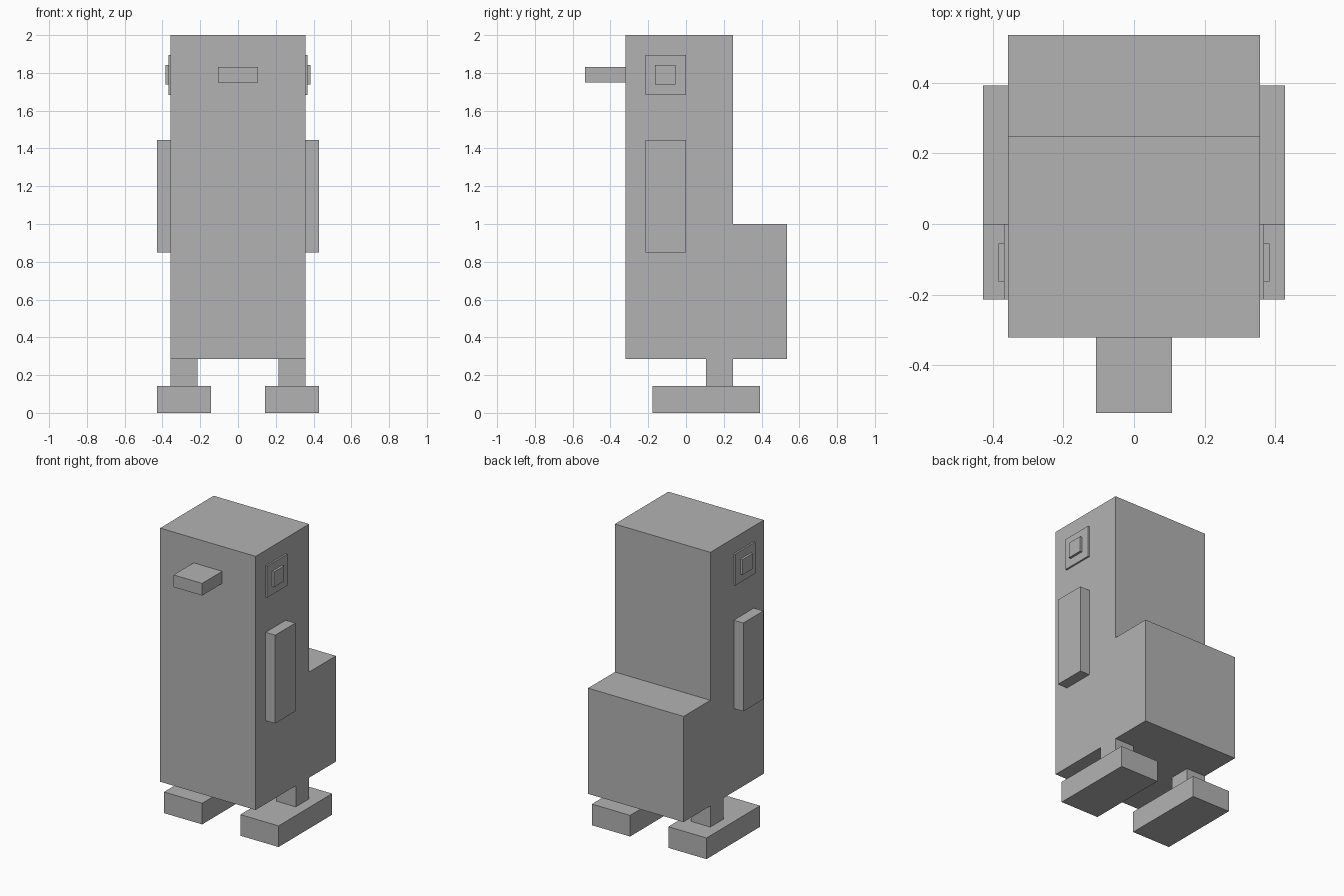
import bpy
import bmesh
from mathutils import Vector

cube = bpy.data.objects.get("Cube")
if cube:
    bpy.data.objects.remove(cube, do_unlink=True)

U = 1 / 14  # block unit

grey = bpy.data.materials.new("plain grey")
grey.use_nodes = True
colour = (0.45, 0.45, 0.45, 1)
grey.diffuse_color = colour
grey.node_tree.nodes["Principled BSDF"].inputs["Base Color"].default_value = colour


def add_object(name, bm):
    bmesh.ops.recalc_face_normals(bm, faces=bm.faces)
    mesh = bpy.data.meshes.new(name)
    bm.to_mesh(mesh)
    bm.free()
    mesh.materials.append(grey)
    obj = bpy.data.objects.new(name, mesh)
    bpy.context.scene.collection.objects.link(obj)
    return obj


def box(name, x, y, z):
    """Box spanning the given (low, high) ranges, in block units."""
    bm = bmesh.new()
    bmesh.ops.create_cube(bm, size=1)
    for v in bm.verts:
        v.co = Vector([U * (r[0] if c < 0 else r[1]) for c, r in zip(v.co, (x, y, z))])
    return add_object(name, bm)


def pair(name, x, y, z):
    """The same box on both sides of the body."""
    box("left_" + name, x, y, z)
    box("right_" + name, (-x[1], -x[0]), y, z)


# Body: stepped side profile extruded across the width
profile = [(-4.5, 4), (7.5, 4), (7.5, 14), (3.5, 14), (3.5, 28), (-4.5, 28)]
bm = bmesh.new()
side = bm.faces.new([bm.verts.new((-5 * U, y * U, z * U)) for y, z in profile])
extruded = bmesh.ops.extrude_face_region(bm, geom=[side])
bmesh.ops.translate(bm, vec=(10 * U, 0, 0),
                    verts=[g for g in extruded["geom"] if isinstance(g, bmesh.types.BMVert)])
# Close the starting side if the extrusion removed it
bmesh.ops.holes_fill(bm, edges=[e for e in bm.edges if e.is_boundary])
add_object("body", bm)

# Beak
box("beak", (-1.5, 1.5), (-7.5, -4.5), (24.5, 25.65))

# Wings, eyes, legs and feet
pair("wing", (5, 6), (-3, 0), (11.88, 20.24))
pair("eye", (5, 5.16), (-3, 0), (23.56, 26.54))
pair("pupil", (5.16, 5.38), (-2.28, -0.78), (24.33, 25.78))
pair("leg", (3, 5), (1.5, 3.5), (2, 4))
pair("foot", (2, 6), (-2.5, 5.5), (0, 2))
